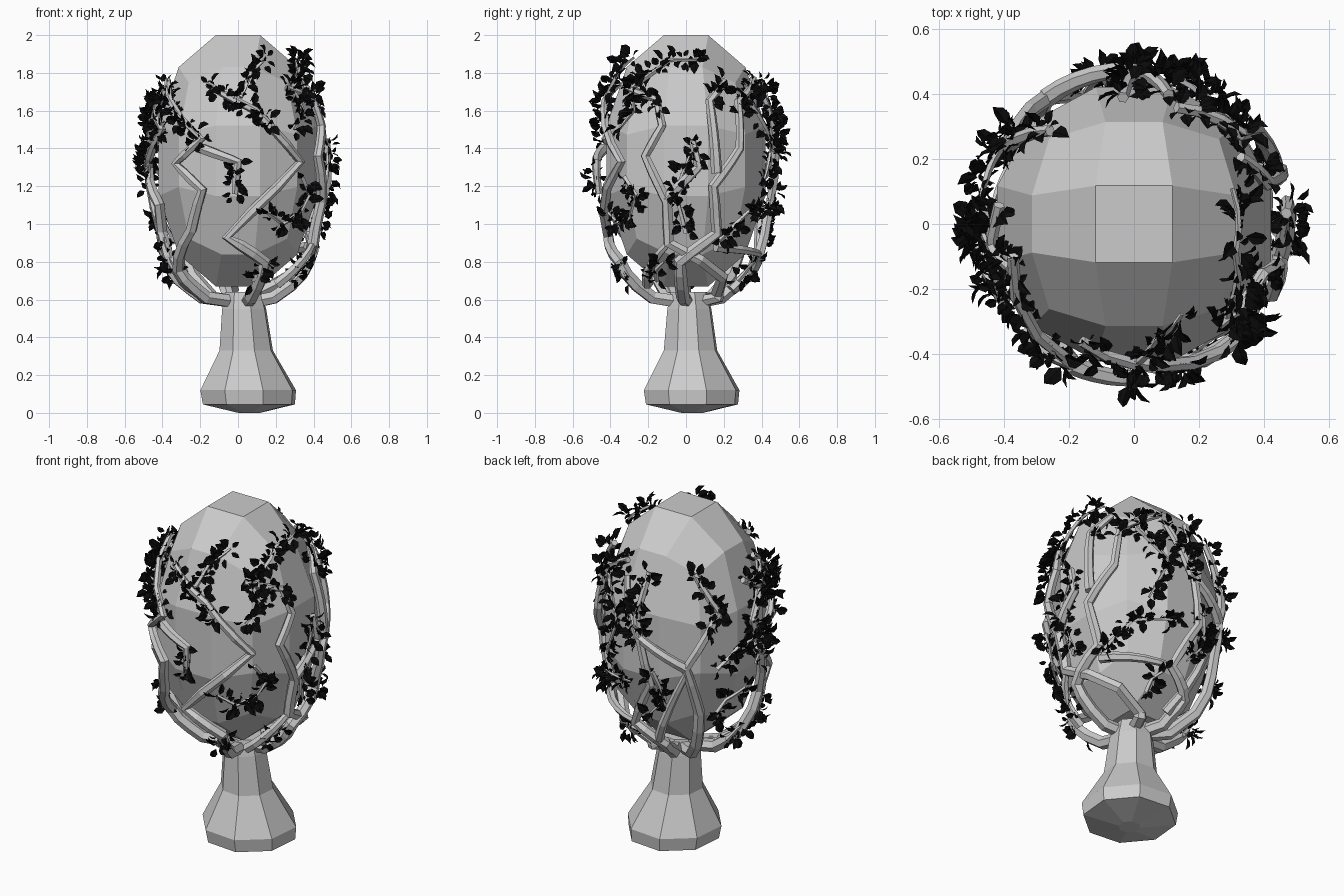
import bpy, bmesh, math, random
from mathutils import Vector

if "Cube" in bpy.data.objects:
    bpy.data.objects.remove(bpy.data.objects["Cube"])

random.seed(7)
CZ = 1.335                     # egg centre height
ROOT = Vector((0.04, 0.02, 0.58))


def add_mesh(name, bm):
    me = bpy.data.meshes.new(name)
    bm.normal_update()
    bm.to_mesh(me)
    bm.free()
    ob = bpy.data.objects.new(name, me)
    bpy.context.collection.objects.link(ob)
    return ob


def on_egg(t, z):
    """Point just outside the egg: t = degrees from the front towards +x."""
    r = 0.45 * math.sqrt(max(0, 1 - ((z - CZ) / 0.71) ** 2))
    r = max(r + 0.025 + max(0, 1 - z) * 0.28, 0.19)
    a = math.radians(t)
    return Vector((r * math.sin(a), -r * math.cos(a), z))


def wrap(pts, steps=3):
    """Subdivide in egg coordinates so a path wraps round the surface."""
    out = []
    for a, b in zip(pts, pts[1:]):
        for s in range(steps):
            q = Vector(a).lerp(Vector(b), s / steps)
            out.append(on_egg(q.x, q.y))
    return out + [on_egg(*pts[-1])]


def add_tubes(name, paths, r0, r1, resolution=1):
    cu = bpy.data.curves.new(name, 'CURVE')
    cu.dimensions = '3D'
    cu.bevel_depth = 1
    cu.bevel_resolution = resolution
    cu.use_fill_caps = True
    for pts in paths:
        sp = cu.splines.new('POLY')
        sp.points.add(len(pts) - 1)
        sp.use_smooth = False
        for i, p in enumerate(pts):
            sp.points[i].co = (*p, 1)
            sp.points[i].radius = r0 + (r1 - r0) * i / (len(pts) - 1)
    ob = bpy.data.objects.new(name, cu)
    bpy.context.collection.objects.link(ob)
    bpy.ops.object.select_all(action='DESELECT')
    ob.select_set(True)
    bpy.context.view_layer.objects.active = ob
    bpy.ops.object.convert(target='MESH')


# Egg body: cube with 3x3 faces per side blown up to an ellipsoid
bm = bmesh.new()
bmesh.ops.create_cube(bm, size=2)
bmesh.ops.subdivide_edges(bm, edges=bm.edges[:], cuts=2, use_grid_fill=True)
for v in bm.verts:
    c = Vector([x if abs(x) > 0.9 else math.copysign(0.28, x) for x in v.co]).normalized()
    v.co = (c.x * 0.452, c.y * 0.452, CZ + c.z * 0.715)
add_mesh("egg_body", bm)

# Trunk: octagonal loft with a flared foot, leaning slightly
bm = bmesh.new()
rings = []
for z, r in [(.01, .06), (.045, .255), (.12, .265), (.33, .148), (.55, .122), (.64, .1)]:
    cx = .06 - .05 * z
    rings.append([bm.verts.new((cx + r * math.cos(k * math.pi / 4 + .3),
                                cx * .55 + r * math.sin(k * math.pi / 4 + .3), z))
                  for k in range(8)])
for a, b in zip(rings, rings[1:]):
    for k in range(8):
        bm.faces.new((a[k], a[k - 7], b[k - 7], b[k]))
bm.faces.new(rings[0][::-1])
bm.faces.new(rings[-1])
bmesh.ops.recalc_face_normals(bm, faces=bm.faces[:])
for v in rings[0]:
    v.co.z = 0
add_mesh("trunk", bm)

# Main vines rising from the trunk top: (angle, height) bends
main = [
    [(-68, .7), (-80, 1.1), (-95, 1.45), (-70, 1.72)],
    [(-62, .76), (-36, .97), (-24, 1.18), (-44, 1.32), (-24, 1.45), (-75, 1.76)],
    [(22, .8), (-8, .93), (44, 1.33), (12, 1.6), (-24, 1.74)],
    [(150, .63), (77, .9), (77, 1.12), (63, 1.36), (74, 1.52), (69, 1.66), (40, 1.72)],
    [(85, .8), (113, .95), (108, 1.2), (127, 1.4), (130, 1.65), (160, 1.77)],
    [(195, .72), (171, .84), (190, 1.12), (180, 1.5), (185, 1.75)],
    [(225, .95), (215, 1.24), (238, 1.55), (222, 1.76)],
    [(-88, .75), (-68, 1.1), (-92, 1.28), (-60, 1.5), (-98, 1.68)],
]
main_paths = [[ROOT] + wrap([(p[0][0], .61)] + p) for p in main]
add_tubes("main_vines", main_paths, .038, .018)

# Side branches forking from the main vines
side = [
    [(-24, 1.4), (0, 1.33), (-2, 1.16)],
    [(77, 1.13), (98, 1.3), (94, 1.45)],
    [(110, 1.27), (107, 1.65), (122, 1.76)],
    [(215, 1.24), (181, 1.4), (165, 1.7)],
    [(113, .88), (171, .84)],
    [(185, .65), (215, 1.2)],
    [(45, .68), (77, .9)],
]
side_paths = [wrap(p, 5) for p in side]
add_tubes("side_branches", side_paths, .03, .018)

# Leafy twigs: start angle, start height, change in angle, change in height
twigs = [
    (2, 1.67, 26, .21), (46, 1.25, 2, -.2), (48, 1.06, -28, 0), (45, 1.72, -5, -.22),
    (45, 1.72, 65, .15), (142, 1.65, 8, -.45), (113, .9, 60, .2), (90, .95, 3, .43),
    (192, 1.2, -8, -.3), (236, 1.22, 34, .13), (235, .9, 27, .15), (-95, 1.45, 3, -.27),
    (-62, .75, -8, .18),
]
twigs += [(t, .7, 12, .1) for t in (-100, 15, 60, 152)]    # low clumps
twig_paths = []
for t, z, dt, dz in twigs:
    bend = .2 if dz > 0 else .4
    mid = (t + dt / 2 - bend * dz * 100, z + dz / 2 + bend * dt / 180)
    twig_paths.append(wrap([(t, z), mid, (t + dt, z + dz)]))
add_tubes("twigs", twig_paths, .014, .007, 0)

# Leaves: folded angular blades along the twigs and the vine tips
bm = bmesh.new()
leafy = twig_paths + [p[-5:] for p in main_paths] + [p[-6:] for p in side_paths[:4]]
for pts in leafy:
    for a, b in zip(pts, pts[1:]):
        for _ in range(max(3, round((b - a).length * 110))):
            rnd = Vector([random.uniform(-1, 1) for _ in range(3)])
            p = a.lerp(b, random.random())
            out = Vector((p.x, p.y, (p.z - CZ) * 0.4)).normalized()
            d = (rnd + out * 0.3).normalized()
            across = d.cross(out + rnd.yzx * 0.6).normalized()
            n = across.cross(d)
            L = random.uniform(.04, .075)
            w = L * random.uniform(.26, .4)
            q = p + out * .008 + rnd * .024
            base, tip = bm.verts.new(q), bm.verts.new(q + d * L - n * L * .15)
            mid = bm.verts.new(q + d * L * .55)
            for s in (1, -1):
                e1 = bm.verts.new(q + d * L * .35 + across * w * s + n * w * .4)
                e2 = bm.verts.new(q + d * L * .72 + across * w * .8 * s + n * w * .3)
                for f in [(base, e1, mid), (mid, e1, e2), (mid, e2, tip)]:
                    bm.faces.new(f if s < 0 else f[::-1])
leaves = add_mesh("leaves", bm)
mat = bpy.data.materials.new("leaf_black")
mat.diffuse_color = (0.003, 0.003, 0.003, 1)
mat.use_nodes = True
mat.node_tree.nodes["Principled BSDF"].inputs["Base Color"].default_value = mat.diffuse_color
leaves.data.materials.append(mat)
